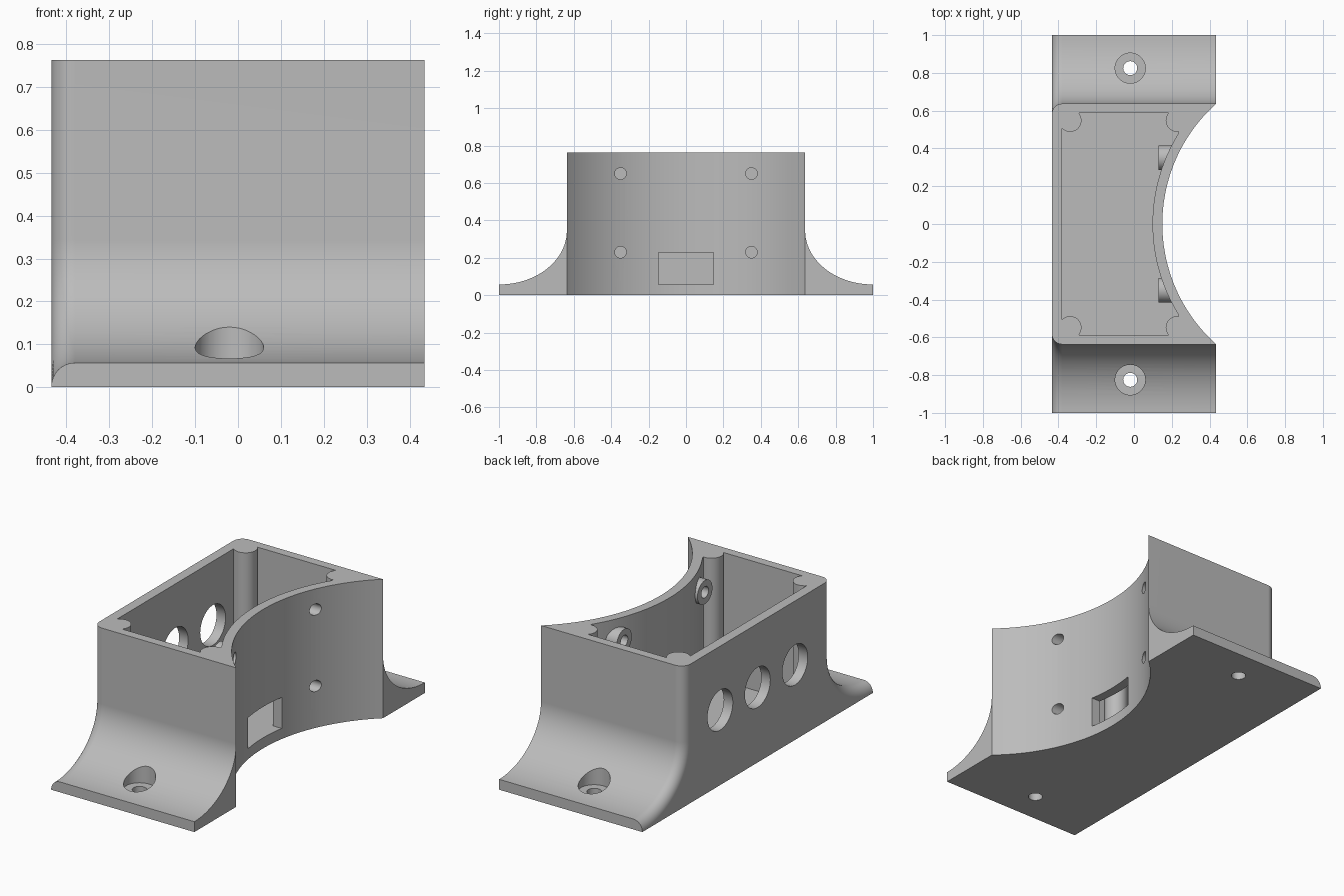
import bpy, bmesh, math
from mathutils import Matrix

cube = bpy.data.objects.get("Cube")
if cube:
    bpy.data.objects.remove(cube, do_unlink=True)

HALF_X, HALF_Y, TOP = 0.435, 0.637, 0.763
FLANGE, FLARE_TOP = 0.057, 0.345
ARC_X, ARC_R, WALL = 1.004, 0.854, 0.052

grey = bpy.data.materials.new("plain grey")
grey.use_nodes = True
colour = (0.5, 0.5, 0.5, 1)
grey.diffuse_color = colour
grey.node_tree.nodes["Principled BSDF"].inputs["Base Color"].default_value = colour


def to_object(bm, name):
    bmesh.ops.recalc_face_normals(bm, faces=bm.faces)
    mesh = bpy.data.meshes.new(name)
    bm.to_mesh(mesh)
    bm.free()
    mesh.materials.append(grey)
    ob = bpy.data.objects.new(name, mesh)
    bpy.context.collection.objects.link(ob)
    return ob


def box(name, lo, hi):
    bm = bmesh.new()
    size = [b - a for a, b in zip(lo, hi)]
    mid = [(a + b) / 2 for a, b in zip(lo, hi)]
    bmesh.ops.create_cube(bm, size=1, matrix=Matrix.Translation(mid) @ Matrix.Diagonal((*size, 1)))
    return to_object(bm, name)


def rod(name, centre, radius, length, axis="Z", sides=48):
    bm = bmesh.new()
    turn = Matrix.Rotation(math.pi / 2, 4, "Y") if axis == "X" else Matrix()
    bmesh.ops.create_cone(bm, cap_ends=True, segments=sides, radius1=radius, radius2=radius,
                          depth=length, matrix=Matrix.Translation(centre) @ turn)
    return to_object(bm, name)


def apply(ob, mod):
    bpy.ops.object.select_all(action="DESELECT")
    bpy.context.view_layer.objects.active = ob
    ob.select_set(True)
    bpy.ops.object.modifier_apply(modifier=mod.name)


def cut(ob, cutter):
    mod = ob.modifiers.new("cut", "BOOLEAN")
    mod.operation, mod.solver, mod.object = "DIFFERENCE", "EXACT", cutter
    apply(ob, mod)
    bpy.data.objects.remove(cutter, do_unlink=True)


# Housing: block with two flared mounting flanges, extruded along x
steps = 24
side = [(1, 0), (1, FLANGE)]
for i in range(1, steps + 1):
    a = i / steps * math.pi / 2
    side.append((1 - (1 - HALF_Y) * math.sin(a), FLARE_TOP - (FLARE_TOP - FLANGE) * math.cos(a)))
side.append((HALF_Y, TOP))
profile = side + [(-y, z) for y, z in reversed(side)]
bm = bmesh.new()
face = bm.faces.new([bm.verts.new((-HALF_X, y, z)) for y, z in profile])
ext = bmesh.ops.extrude_face_region(bm, geom=[face])
bmesh.ops.translate(bm, vec=(2 * HALF_X, 0, 0),
                    verts=[v for v in ext["geom"] if isinstance(v, bmesh.types.BMVert)])
bmesh.ops.recalc_face_normals(bm, faces=bm.faces)

# Rounded back edge that follows the walls and the flares
rounded = []
for e in bm.edges:
    a, b = (v.co for v in e.verts)
    on_back = max(a.x, b.x) < 0
    on_end = min(a.z, b.z) < 0.01
    on_top = min(a.z, b.z) > TOP - 0.01
    if on_back and not on_end and not on_top:
        rounded.append(e)
bmesh.ops.bevel(bm, geom=rounded, offset=0.055, offset_type="OFFSET", segments=8,
                profile=0.5, affect="EDGES", clamp_overlap=False)
housing = to_object(bm, "sensor_housing")

# Concave front wall
cut(housing, rod("saddle_cutter", (ARC_X, 0, 0.4), ARC_R, 2, sides=192))

# Inner cavity, leaving the curved wall, corner posts and screw bosses
cavity = box("cavity_cutter", (-0.38, -0.588, FLANGE), (0.235, 0.588, 1))
cut(cavity, rod("curved_wall", (ARC_X, 0, 0.4), ARC_R + WALL, 2, sides=192))
for s in (-1, 1):
    for x in (-0.338, 0.228):
        cut(cavity, rod("corner_post", (x, s * 0.548, 0.4), 0.06, 2))
    for z in (0.23, 0.65):
        cut(cavity, rod("screw_boss", (0.28, s * 0.35, z), 0.065, 0.3, "X"))
cut(housing, cavity)

# Screw holes through the bosses, flange holes with counterbores
for s in (-1, 1):
    for z in (0.23, 0.65):
        cut(housing, rod("screw_hole", (0.3, s * 0.35, z), 0.031, 0.5, "X", 32))
    cut(housing, rod("mount_hole", (-0.02, s * 0.825, 0), 0.037, 1, sides=32))
    cut(housing, rod("counterbore", (-0.02, s * 0.825, 0.545), 0.08, 1))

# Slot in the curved wall and three round openings in the back wall
cut(housing, box("slot_cutter", (0, -0.147, FLANGE + 0.001), (0.4, 0.147, 0.228)))
for y in (-0.325, 0, 0.325):
    cut(housing, rod("cable_opening", (-0.4, y, 0.412), 0.11, 0.2, "X", 64))

# Smooth curves, crisp edges
bpy.ops.object.select_all(action="DESELECT")
bpy.context.view_layer.objects.active = housing
housing.select_set(True)
bpy.ops.object.shade_smooth_by_angle(angle=math.radians(30))
normals = housing.modifiers.new("even_normals", "WEIGHTED_NORMAL")
normals.keep_sharp = True
